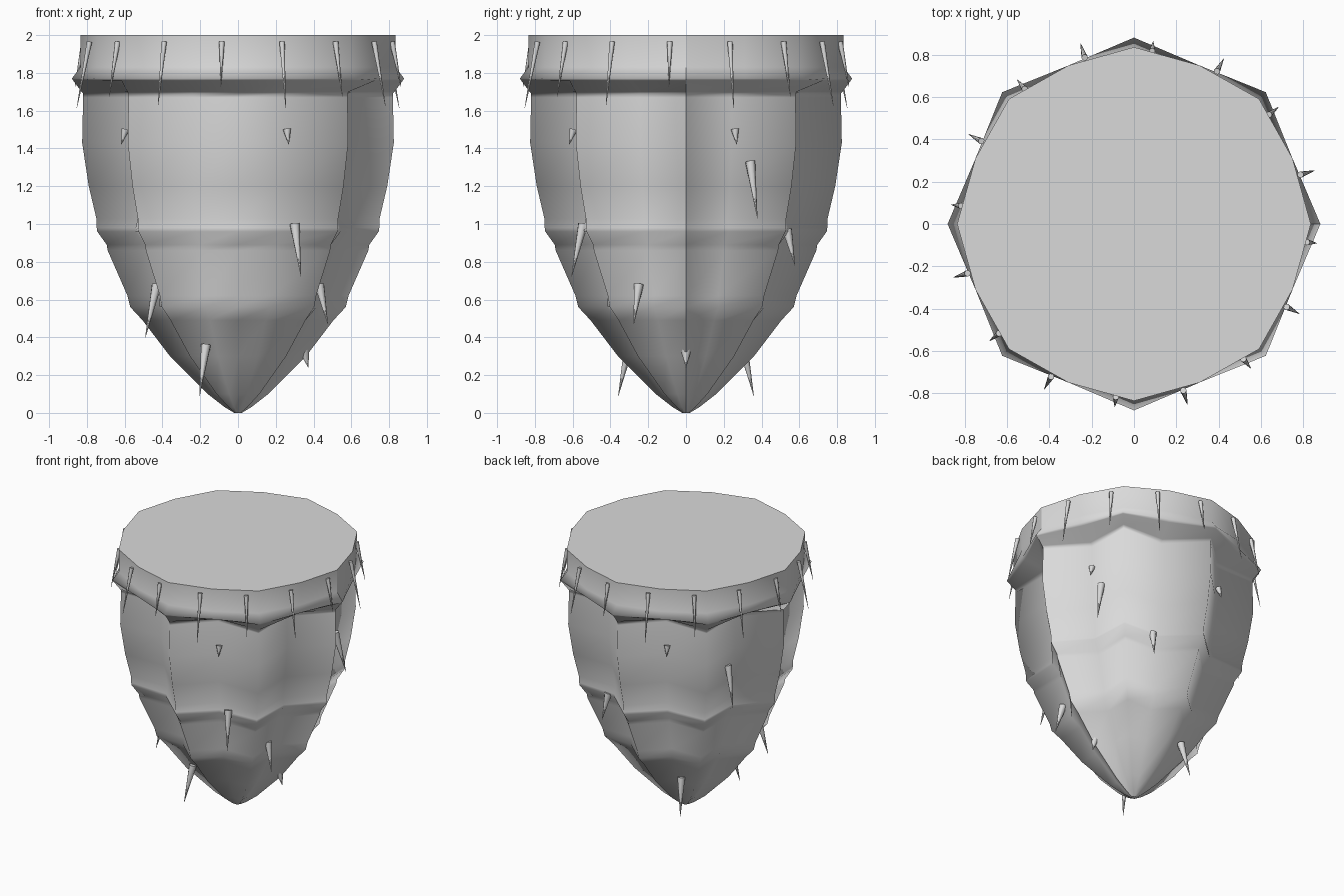
import bpy, bmesh
from math import sin, cos, radians
from mathutils import Vector

cube = bpy.data.objects.get("Cube")
if cube:
    bpy.data.objects.remove(cube, do_unlink=True)

grey = bpy.data.materials.new("plain_grey")
grey.use_nodes = True
colour = (0.7, 0.7, 0.7, 1)
grey.diffuse_color = colour
grey.node_tree.nodes["Principled BSDF"].inputs["Base Color"].default_value = colour

# Height, ridge radius, and valley radius as a share of it
FLUTE = 0.765
PROFILE = [
    (0.0, 0.02, FLUTE), (0.03, 0.07, FLUTE), (0.1, 0.16, FLUTE),
    (0.3, 0.36, FLUTE), (0.49, 0.505, FLUTE), (0.56, 0.57, 0.79),
    (0.62, 0.585, FLUTE), (0.86, 0.69, FLUTE), (0.89, 0.695, FLUTE),
    (0.96, 0.745, 0.79), (0.98, 0.748, 0.785), (1.03, 0.75, FLUTE),
    (1.2, 0.79, FLUTE), (1.43, 0.825, FLUTE), (1.67, 0.82, FLUTE),
    (1.69, 0.82, FLUTE), (1.70, 0.828, 0.785), (1.76, 0.873, 0.902),
    (1.77, 0.88, 0.92), (1.83, 0.835, 0.97), (2.0, 0.835, 0.97),
]
SIDES = 16


def polar(radius, degrees, z):
    a = radians(degrees)
    return Vector((radius * cos(a), radius * sin(a), z))


def finish(bm, name):
    mesh = bpy.data.meshes.new(name)
    bm.to_mesh(mesh)
    bm.free()
    mesh.materials.append(grey)
    obj = bpy.data.objects.new(name, mesh)
    bpy.context.collection.objects.link(obj)
    return obj


# Fluted body: stacked star-shaped rings closed by flat caps
bm = bmesh.new()
rings = [[bm.verts.new(polar(ridge * (share if i % 2 else 1), i * 360 / SIDES, z))
          for i in range(SIDES)] for z, ridge, share in PROFILE]
for low, high in zip(rings, rings[1:]):
    for i in range(SIDES):
        j = (i + 1) % SIDES
        bm.faces.new((low[i], low[j], high[j], high[i])).smooth = True
bm.faces.new(rings[-1])
bm.faces.new(rings[0][::-1])
for ring in (rings[0], rings[-1]):
    for i in range(SIDES):
        bm.edges.get((ring[i - 1], ring[i])).smooth = False
# One hard seam up the left side
for low, high in zip(rings, rings[1:]):
    bm.edges.get((low[0], high[0])).smooth = False
finish(bm, "fluted_body")


# Thorns: thin cones from a blunt base to a hanging tip
def thorn(name, base, drop, flare, radius):
    outward = Vector((base.x, base.y, 0)).normalized()
    axis = outward * drop * flare - Vector((0, 0, drop))
    bm = bmesh.new()
    bmesh.ops.create_cone(bm, cap_ends=True, segments=8, radius1=radius,
                          radius2=0.001, depth=axis.length)
    for f in bm.faces:
        f.smooth = len(f.verts) == 4
    for e in bm.edges:
        e.smooth = all(f.smooth for f in e.link_faces)
    obj = finish(bm, name)
    obj.location = base + axis / 2
    obj.rotation_mode = "QUATERNION"
    obj.rotation_quaternion = axis.to_track_quat("Z", "Y")


# Ring of thorns under the rim
LENGTHS = (0.35, 0.29, 0.34, 0.24)
for i in range(16):
    thorn("rim_thorn", polar(0.82, 16.5 + 22.5 * i, 1.965),
          LENGTHS[i % 4], 0.2, 0.015)

# Thorn stubs in the flutes
for i in range(4):
    thorn("flute_stub", polar(0.65, 23.5 + 90 * i, 1.5), 0.08, 0.3, 0.022)

# Scattered thorns on the body: base point and drop
for x, y, z, drop in [
    (0.58, 0.34, 1.33, 0.3), (-0.58, 0.32, 1.33, 0.3),
    (0.28, 0.535, 0.97, 0.19), (0.30, -0.545, 1.0, 0.28),
    (0.43, -0.25, 0.68, 0.21), (-0.43, -0.25, 0.68, 0.28),
    (-0.17, -0.30, 0.36, 0.27), (-0.17, 0.30, 0.36, 0.27),
    (0.35, 0.0, 0.33, 0.09),
]:
    thorn("body_thorn", Vector((x, y, z)), drop, 0.25, 0.027)
